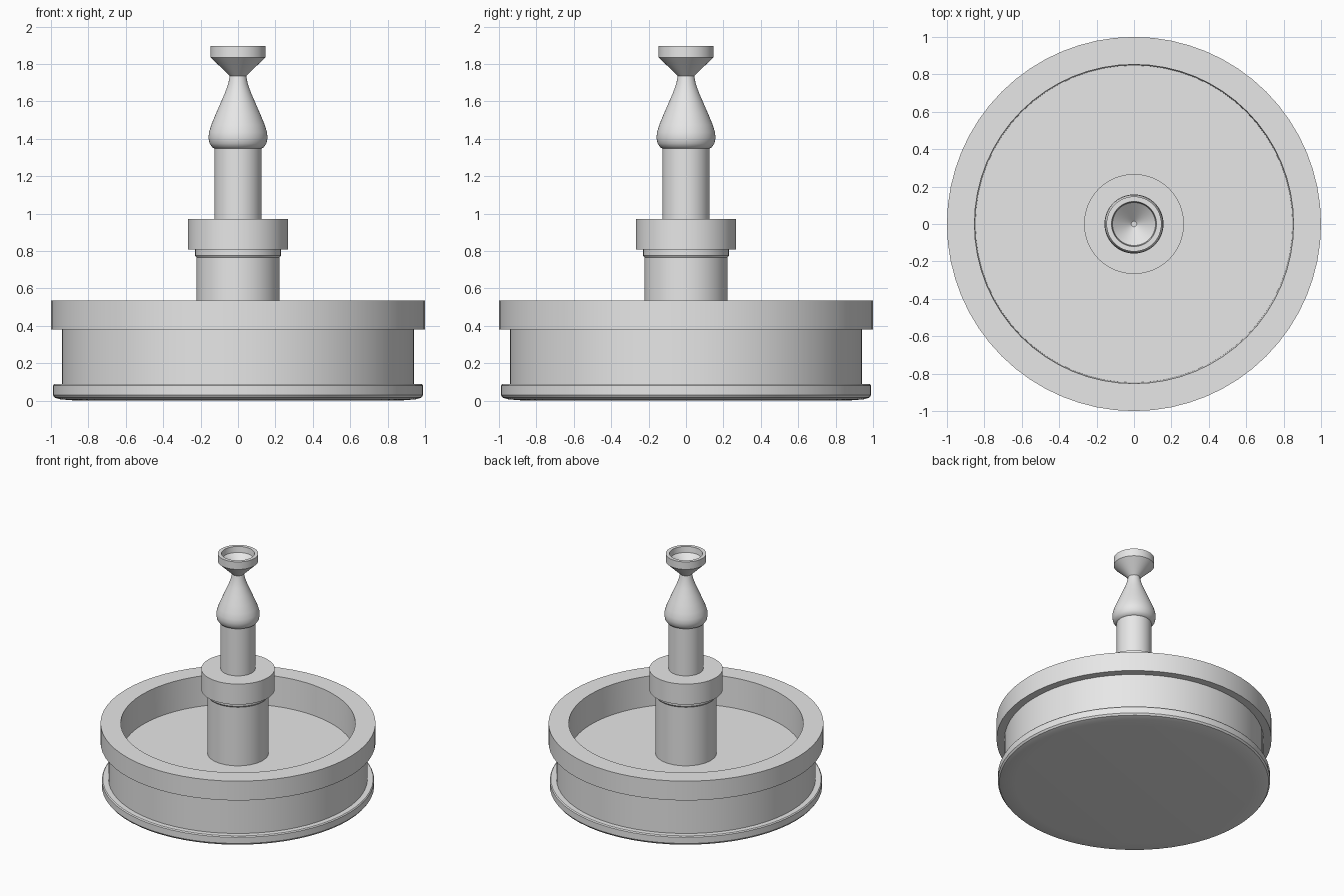
import bpy, bmesh, math

cube = bpy.data.objects.get("Cube")
if cube:
    bpy.data.objects.remove(cube, do_unlink=True)

SEGMENTS = 64

stone = bpy.data.materials.new("pale grey stone")
stone.use_nodes = True
GREY = (0.8, 0.8, 0.8, 1.0)
stone.diffuse_color = GREY
stone.node_tree.nodes["Principled BSDF"].inputs["Base Color"].default_value = GREY


def lathe(name, profile):
    """Spin a (radius, height) profile, listed bottom to top, about the z axis."""
    bm = bmesh.new()
    verts = [bm.verts.new((r, 0, z)) for r, z in profile]
    edges = [bm.edges.new(pair) for pair in zip(verts, verts[1:])]
    bmesh.ops.spin(bm, geom=verts + edges, cent=(0, 0, 0), axis=(0, 0, 1),
                   angle=math.tau, steps=SEGMENTS, use_duplicate=False)
    bmesh.ops.remove_doubles(bm, verts=bm.verts, dist=0.0005)
    bmesh.ops.recalc_face_normals(bm, faces=bm.faces)
    mesh = bpy.data.meshes.new(name)
    bm.to_mesh(mesh)
    bm.free()
    mesh.materials.append(stone)
    obj = bpy.data.objects.new(name, mesh)
    bpy.context.collection.objects.link(obj)
    bpy.ops.object.select_all(action="DESELECT")
    obj.select_set(True)
    bpy.context.view_layer.objects.active = obj
    bpy.ops.object.shade_smooth_by_angle(angle=math.radians(32))
    return obj


# Basin: rounded foot, recessed wall, thick rim and sunken floor
lathe("basin", [
    (0, 0), (0.86, 0), (0.95, 0.007), (0.98, 0.016), (0.99, 0.03),
    (0.99, 0.08), (0.983, 0.088), (0.942, 0.088),
    (0.942, 0.38), (1.0, 0.38), (1.0, 0.535),
    (0.853, 0.535), (0.848, 0.295), (0, 0.295)])

# Pedestal rising from the basin floor, flared just below the collar
lathe("pedestal", [
    (0, 0.29), (0.222, 0.29), (0.222, 0.765), (0.229, 0.775),
    (0.229, 0.81), (0, 0.81)])

# Collar
lathe("collar", [(0, 0.807), (0.267, 0.807), (0.267, 0.972), (0, 0.972)])

# Slim shaft
lathe("shaft", [(0, 0.97), (0.126, 0.97), (0.126, 1.36), (0, 1.36)])

# Pear-shaped finial
lathe("finial", [
    (0, 1.345), (0.118, 1.345), (0.138, 1.355), (0.152, 1.375),
    (0.158, 1.405), (0.155, 1.435), (0.143, 1.475), (0.12, 1.53),
    (0.094, 1.59), (0.07, 1.645), (0.052, 1.695), (0.043, 1.74), (0, 1.74)])

# Spout cup with a conical hollow
lathe("spout_cup", [
    (0, 1.735), (0.043, 1.735), (0.147, 1.836), (0.147, 1.896),
    (0.12, 1.896), (0.115, 1.85), (0.015, 1.765), (0, 1.765)])
